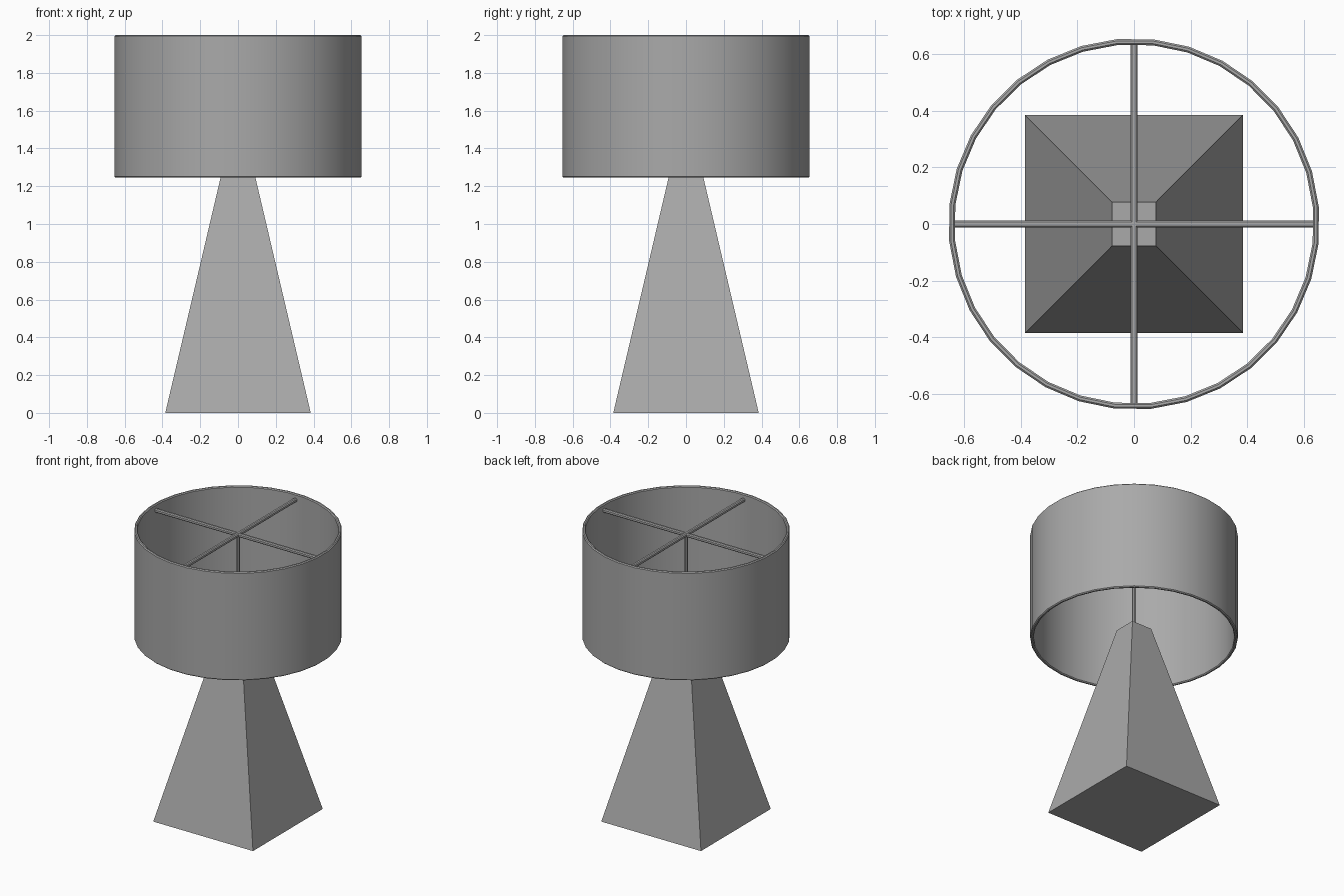
import bpy
import bmesh
import math
from mathutils import Matrix

cube = bpy.data.objects.get("Cube")
if cube:
    bpy.data.objects.remove(cube, do_unlink=True)

grey = bpy.data.materials.new("plain_grey")
grey.use_nodes = True
colour = (0.4, 0.4, 0.4, 1)
grey.diffuse_color = colour
grey.node_tree.nodes["Principled BSDF"].inputs["Base Color"].default_value = colour


def add_part(name, bm):
    mesh = bpy.data.meshes.new(name)
    bmesh.ops.recalc_face_normals(bm, faces=bm.faces)
    bm.to_mesh(mesh)
    bm.free()
    mesh.materials.append(grey)
    obj = bpy.data.objects.new(name, mesh)
    bpy.context.collection.objects.link(obj)
    return obj


def add_bar(name, size, centre):
    bm = bmesh.new()
    bmesh.ops.create_cube(bm, size=1, matrix=Matrix.Translation(centre) @ Matrix.Diagonal((*size, 1)))
    bar = add_part(name, bm)
    bevel = bar.modifiers.new("soft_edges", "BEVEL")
    bevel.width = 0.006
    bevel.segments = 1


# Tapered square foot
foot_height = 1.31
bm = bmesh.new()
bmesh.ops.create_cone(bm, cap_ends=True, segments=4, radius1=0.385 * math.sqrt(2),
                      radius2=0.077 * math.sqrt(2), depth=foot_height,
                      matrix=Matrix.Translation((0, 0, foot_height / 2)) @ Matrix.Rotation(math.pi / 4, 4, "Z"))
add_part("tapered_base", bm)

# Open drum shade: a thin wall with bevelled rims, spun round the axis
outer, inner, low, high, cut = 0.657, 0.636, 1.245, 2.0, 0.006
profile = [(inner, low + cut), (inner + cut, low), (outer - cut, low), (outer, low + cut),
           (outer, high - cut), (outer - cut, high), (inner + cut, high), (inner, high - cut)]
bm = bmesh.new()
ring = [bm.verts.new((r, 0, z)) for r, z in profile]
edges = [bm.edges.new((ring[i - 1], ring[i])) for i in range(len(ring))]
bmesh.ops.spin(bm, geom=ring + edges, cent=(0, 0, 0), axis=(0, 0, 1),
               angle=math.tau, steps=32, use_merge=True)
bmesh.ops.remove_doubles(bm, verts=bm.verts, dist=0.0001)
bmesh.ops.rotate(bm, verts=bm.verts, cent=(0, 0, 0), matrix=Matrix.Rotation(math.radians(-6), 3, "Z"))
shade = add_part("drum_shade", bm)
bpy.context.view_layer.objects.active = shade
shade.select_set(True)
bpy.ops.object.shade_smooth_by_angle(angle=math.radians(30))

# Crossed spokes and the centre rod that carries them
bar, spoke_z = 0.025, 1.96
length = 2 * inner + 0.01
add_bar("spoke_across", (length, bar, bar), (0, 0, spoke_z))
add_bar("spoke_front_to_back", (bar, length, bar), (0, 0, spoke_z))
add_bar("centre_rod", (bar, bar, spoke_z - foot_height + 0.02), (0, 0, (spoke_z + foot_height - 0.02) / 2))
